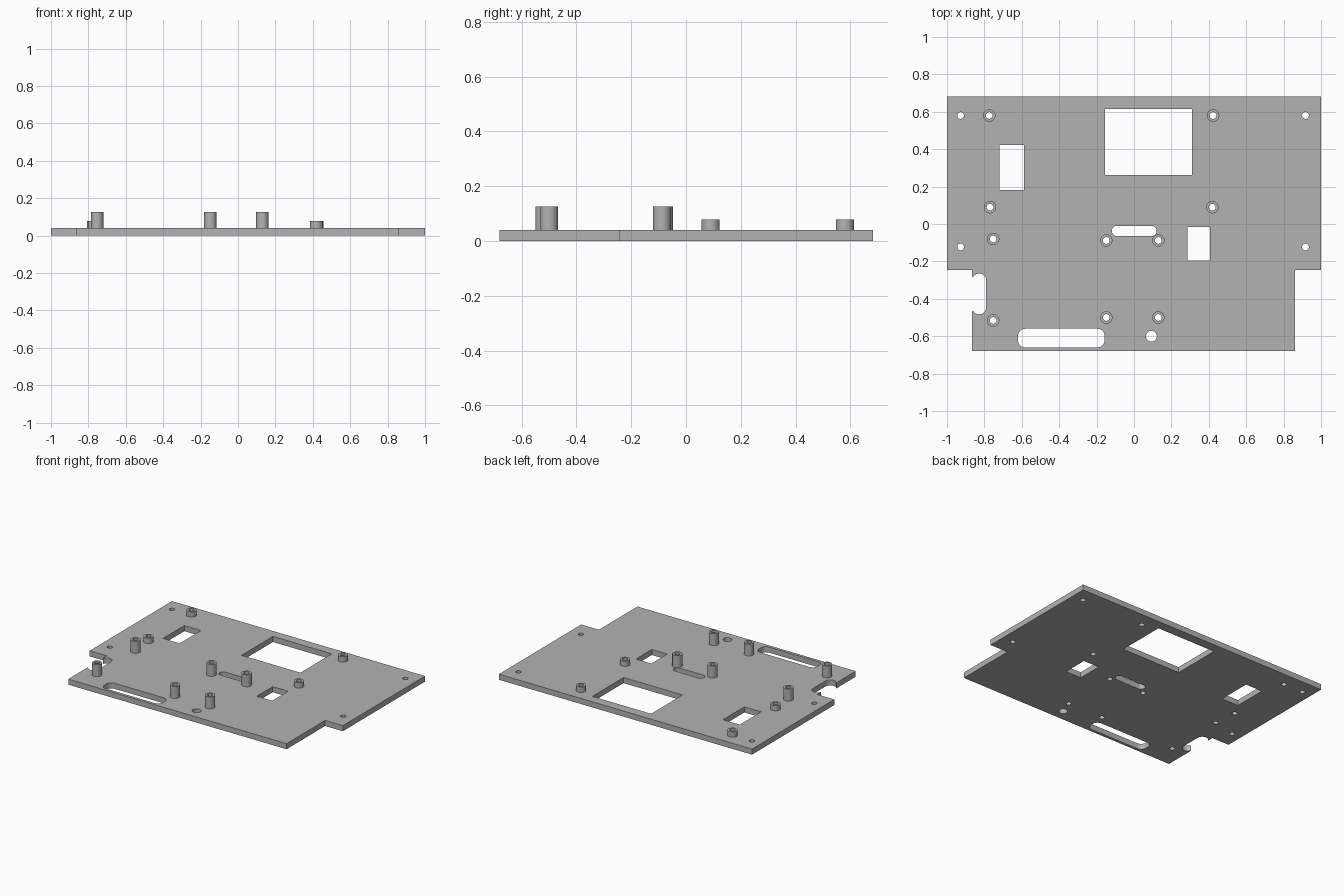
import bpy, bmesh, math

cube = bpy.data.objects.get("Cube")
if cube:
    bpy.data.objects.remove(cube, do_unlink=True)

grey = bpy.data.materials.new("plain grey")
grey.use_nodes = True
colour = (0.45, 0.45, 0.45, 1)
grey.diffuse_color = colour
grey.node_tree.nodes["Principled BSDF"].inputs["Base Color"].default_value = colour

PLATE_TOP, SHORT_TOP, TALL_TOP = 0.04, 0.078, 0.125
BOSS_R, BORE_R = 0.033, 0.018


def arc(cx, cy, r, start, end, steps):
    angles = [math.radians(start + (end - start) * i / steps) for i in range(steps + 1)]
    return [(cx + r * math.cos(a), cy + r * math.sin(a)) for a in angles]


def circle(cx, cy, r):
    return arc(cx, cy, r, 0, 360, 32)[:-1]


def rect(x0, x1, y0, y1):
    return [(x0, y0), (x1, y0), (x1, y1), (x0, y1)]


def slot(x0, x1, y0, y1, r):
    """Rectangle with rounded corners."""
    return (arc(x1 - r, y1 - r, r, 0, 90, 8) + arc(x0 + r, y1 - r, r, 90, 180, 8)
            + arc(x0 + r, y0 + r, r, 180, 270, 8) + arc(x1 - r, y0 + r, r, 270, 360, 8))


def prism(name, loops, z0, z1):
    """Extrude a closed outline, with further loops cut as holes."""
    curve = bpy.data.curves.new(name, "CURVE")
    curve.dimensions = "2D"
    curve.fill_mode = "BOTH"
    curve.extrude = (z1 - z0) / 2
    for loop in loops:
        spline = curve.splines.new("POLY")
        spline.points.add(len(loop) - 1)
        for point, (x, y) in zip(spline.points, loop):
            point.co = (x, y, 0, 1)
        spline.use_cyclic_u = True
    helper = bpy.data.objects.new(name + " outline", curve)
    bpy.context.collection.objects.link(helper)
    graph = bpy.context.evaluated_depsgraph_get()
    mesh = bpy.data.meshes.new_from_object(helper.evaluated_get(graph))
    bpy.data.objects.remove(helper, do_unlink=True)
    bpy.data.curves.remove(curve)

    # Weld the caps to the walls
    bm = bmesh.new()
    bm.from_mesh(mesh)
    bmesh.ops.remove_doubles(bm, verts=bm.verts, dist=0.0001)
    bmesh.ops.translate(bm, verts=bm.verts, vec=(0, 0, (z0 + z1) / 2))
    bmesh.ops.recalc_face_normals(bm, faces=bm.faces)
    bm.to_mesh(mesh)
    bm.free()
    mesh.materials.clear()
    mesh.materials.append(grey)

    obj = bpy.data.objects.new(name, mesh)
    bpy.context.collection.objects.link(obj)
    bpy.ops.object.select_all(action="DESELECT")
    obj.select_set(True)
    bpy.context.view_layer.objects.active = obj
    bpy.ops.object.shade_smooth_by_angle(angle=math.radians(30))
    return obj


short_spots = [(-0.774, 0.58), (0.423, 0.58), (-0.77, 0.09), (0.419, 0.09)]
tall_spots = [(-0.753, -0.08), (-0.753, -0.516)]
tall_spots += [(x, y) for x in (-0.148, 0.13) for y in (-0.088, -0.5)]
corner_spots = [(x, y) for x in (-0.927, 0.917) for y in (0.58, -0.123)]

# Stepped plate outline with a rounded notch in its left edge
notch = (arc(-0.828, -0.303, 0.038, 160, 0, 12)
         + arc(-0.828, -0.445, 0.038, 0, -160, 12))
notch = [(max(x, -0.865), y) for x, y in notch]
outline = [(-0.865, -0.68), (0.86, -0.68), (0.86, -0.245), (1, -0.245),
           (1, 0.683), (-1, 0.683), (-1, -0.245), (-0.865, -0.245),
           (-0.865, -0.278)] + notch + [(-0.865, -0.47)]

# Windows, cable slots and screw holes
openings = [
    rect(-0.155, 0.31, 0.262, 0.615),
    rect(-0.72, -0.588, 0.182, 0.422),
    rect(0.285, 0.407, -0.195, -0.016),
    slot(-0.62, -0.157, -0.66, -0.56, 0.038),
    slot(-0.118, 0.121, -0.065, -0.01, 0.027),
    circle(0.093, -0.6, 0.029),
]
openings += [circle(x, y, BORE_R) for x, y in corner_spots + short_spots + tall_spots]
prism("base_plate", [outline] + openings, 0, PLATE_TOP)

# Hollow standoffs
for label, spots, top in (("short", short_spots, SHORT_TOP), ("tall", tall_spots, TALL_TOP)):
    for i, (x, y) in enumerate(spots, 1):
        prism(f"{label}_standoff_{i}", [circle(x, y, BOSS_R), circle(x, y, BORE_R)],
              PLATE_TOP, top)
